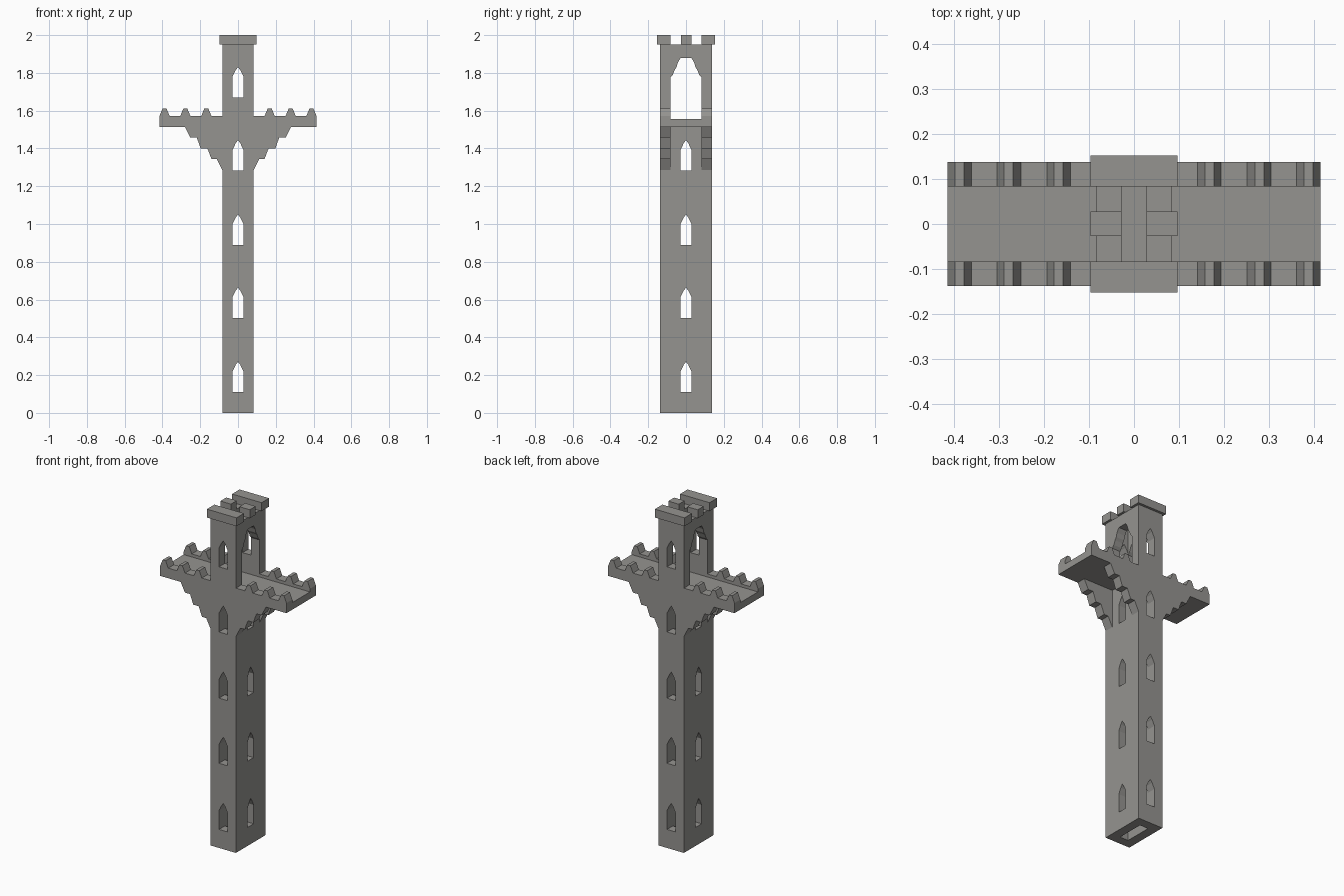
import bpy
from math import pi

cube = bpy.data.objects.get("Cube")
if cube:
    bpy.data.objects.remove(cube)

stone = bpy.data.materials.new("grey stone")
STONE = (0.30, 0.295, 0.28, 1)
stone.diffuse_color = STONE
stone.use_nodes = True
stone.node_tree.nodes["Principled BSDF"].inputs["Base Color"].default_value = STONE

HX, HY = 0.083, 0.138      # outer half sizes of the tower
IX, IY = 0.028, 0.083      # inner half sizes
DECK, FLOOR, TOP = 1.513, 1.555, 1.95
RAIL, REACH = 1.573, 0.415
WINDOWS = [0.11, 0.503, 0.89, 1.283, 1.67]


def mirrored(half):
    """Close a right-hand outline by mirroring it, dropping doubled centre points."""
    return half + [(-x, z) for x, z in reversed(half) if x > 0]


def window(z):
    return mirrored([(IX, z), (IX, z + 0.112), (0.019, z + 0.13),
                     (0.012, z + 0.145), (0.006, z + 0.152), (0, z + 0.162)])


def slab(name, loops, near, far, turn):
    """Extrude outlines (later loops are holes) between two depths."""
    curve = bpy.data.curves.new(name, "CURVE")
    curve.dimensions = "2D"
    curve.fill_mode = "BOTH"
    curve.extrude = (far - near) / 2
    for loop in loops:
        spline = curve.splines.new("POLY")
        spline.points.add(len(loop) - 1)
        for point, (u, v) in zip(spline.points, loop):
            point.co = (u, v, 0, 1)
        spline.use_cyclic_u = True
        spline.use_smooth = False
    temp = bpy.data.objects.new(name + "_outline", curve)
    bpy.context.collection.objects.link(temp)
    bpy.context.view_layer.update()
    evaluated = temp.evaluated_get(bpy.context.evaluated_depsgraph_get())
    mesh = bpy.data.meshes.new_from_object(evaluated)
    bpy.data.objects.remove(temp)
    mesh.shade_flat()
    mesh.materials.clear()
    mesh.materials.append(stone)
    obj = bpy.data.objects.new(name, mesh)
    bpy.context.collection.objects.link(obj)
    middle = (near + far) / 2
    obj.rotation_euler = (pi / 2, 0, turn)
    obj.location = (middle, 0, 0) if turn else (0, middle, 0)


def box(name, x0, x1, y0, y1, z0, z1):
    bpy.ops.mesh.primitive_cube_add(size=1, location=((x0 + x1) / 2, (y0 + y1) / 2, (z0 + z1) / 2))
    obj = bpy.context.object
    obj.name = name
    obj.scale = (x1 - x0, y1 - y0, z1 - z0)
    obj.data.materials.append(stone)


# Long wall outline: shaft, stepped brackets, parapet with merlons, upper tower
outline = [(HX, 0), (HX, 1.285), (0.112, 1.343), (0.14, 1.343), (0.162, 1.4),
           (0.198, 1.4), (0.218, 1.457), (0.252, 1.457), (0.28, DECK), (REACH, DECK)]
for centre in (0.389, 0.279, 0.168):
    for offset, height in ((0.026, 0), (0.014, 0.03), (0.01, 0.039),
                           (-0.01, 0.039), (-0.014, 0.03), (-0.027, 0)):
        outline.append((centre + offset, RAIL + height))
outline += [(HX, RAIL), (HX, TOP)]

for name, side in (("front", -1), ("back", 1)):
    near, far = sorted((side * IY, side * HY))
    slab(name + "_wall", [mirrored(outline)] + [window(z) for z in WINDOWS], near, far, 0)
    # Battlement bar overhanging the wall
    near, far = sorted((side * IY, side * 0.153))
    box(name + "_battlement", -0.097, 0.097, near, far, TOP, 2)

# Narrow walls with windows below the deck and a pointed arch above it
lower = mirrored([(IY, 0), (IY, DECK)])
arch_half = [(IY, 1.775), (0.07, 1.79), (0.06, 1.815), (0.05, 1.83), (0.043, 1.855), (0.028, 1.88)]
upper = mirrored([(IY, TOP)]) + [(-y, z) for y, z in arch_half] + arch_half[::-1]
for name, side in (("left", 1), ("right", -1)):
    near, far = sorted((side * IX, side * HX))
    slab(name + "_wall", [lower] + [window(z) for z in WINDOWS[:4]], near, far, pi / 2)
    slab(name + "_arch", [upper], near, far, pi / 2)
    near, far = sorted((side * IX, side * 0.097))
    box(name + "_merlon", near, far, -0.027, 0.028, TOP, 2)

# Walkway floor running through the tower
box("deck", -REACH, REACH, -IY, IY, DECK, FLOOR)
